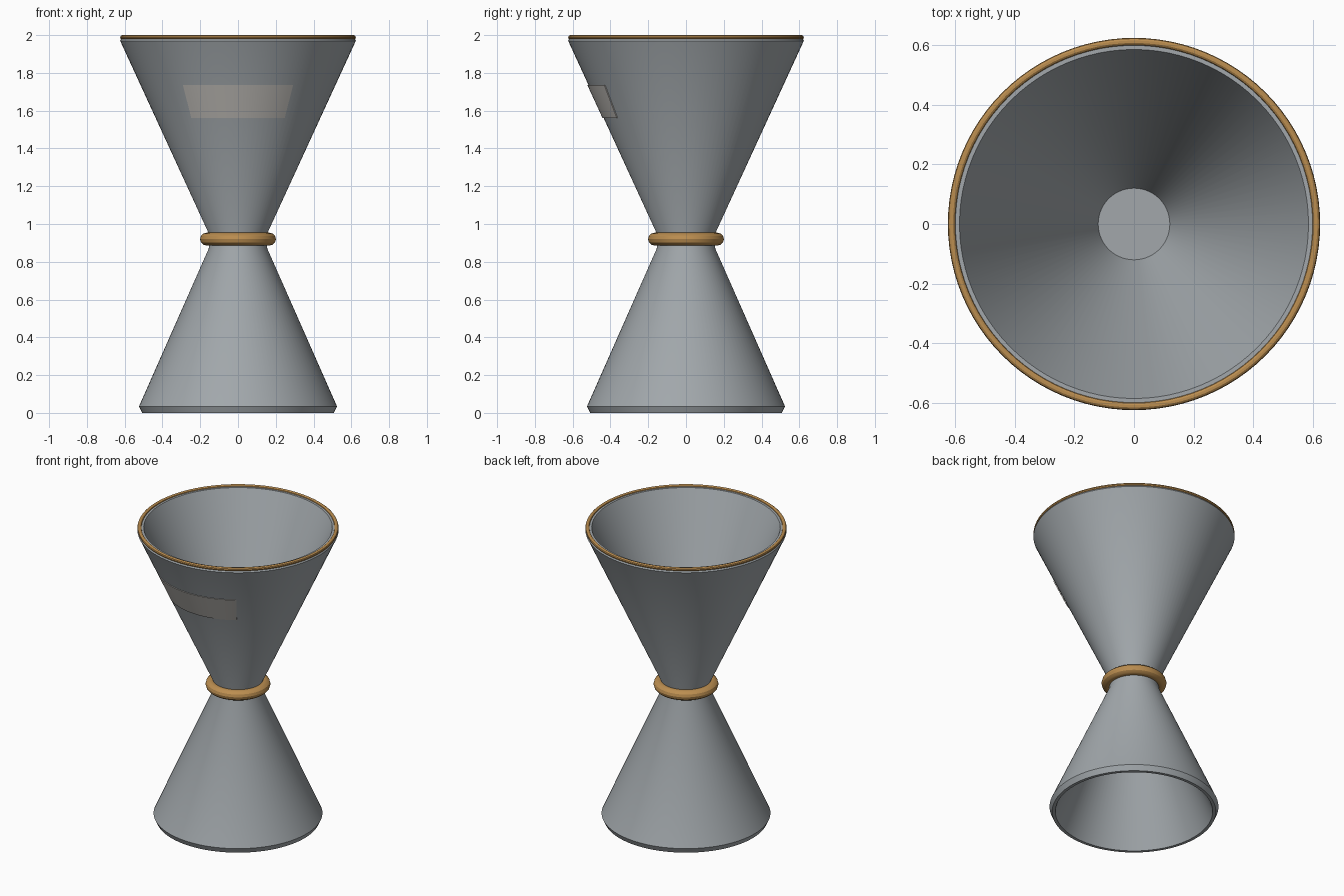
import bpy, bmesh, math

if "Cube" in bpy.data.objects:
    bpy.data.objects.remove(bpy.data.objects["Cube"])

SEG = 96

def material(name, rgb):
    m = bpy.data.materials.new(name)
    m.diffuse_color = (*rgb, 1)
    m.use_nodes = True
    m.node_tree.nodes["Principled BSDF"].inputs["Base Color"].default_value = m.diffuse_color
    return m

steel = material("brushed steel", (0.36, 0.39, 0.41))
brass = material("brass", (0.50, 0.27, 0.08))
pale = material("pale plate", (0.56, 0.54, 0.51))

def finish(bm, name, mat, angle=30):
    bmesh.ops.remove_doubles(bm, verts=bm.verts, dist=1e-5)
    bmesh.ops.recalc_face_normals(bm, faces=bm.faces)
    me = bpy.data.meshes.new(name)
    bm.to_mesh(me)
    bm.free()
    me.materials.append(mat)
    ob = bpy.data.objects.new(name, me)
    bpy.context.collection.objects.link(ob)
    bpy.context.view_layer.objects.active = ob
    ob.select_set(True)
    bpy.ops.object.shade_smooth_by_angle(angle=math.radians(angle))
    ob.select_set(False)
    return ob

def lathe(name, profile, mat, start=0, sweep=2 * math.pi, steps=SEG, closed=True):
    """Revolve an (r, z) outline around the z axis."""
    bm = bmesh.new()
    c, s = math.cos(start), math.sin(start)
    vs = [bm.verts.new((r * c, r * s, z)) for r, z in profile]
    n = len(vs)
    edges = [bm.edges.new((vs[i], vs[(i + 1) % n])) for i in range(n if closed else n - 1)]
    geom = vs + edges
    if closed and sweep < 6:
        geom.append(bm.faces.new(vs))
    bmesh.ops.spin(bm, geom=geom, cent=(0, 0, 0), axis=(0, 0, 1),
                   angle=sweep, steps=steps, use_duplicate=False)
    return finish(bm, name, mat)

def ring(name, major, minor_r, minor_z, z, sides, mat):
    pts = [(major + minor_r * math.cos(2 * math.pi * i / sides),
            z + minor_z * math.sin(2 * math.pi * i / sides)) for i in range(sides)]
    return lathe(name, pts, mat)

# Large upper cup: outer wall, bevelled lip, inner wall and floor
lathe("upper_cup", [(0, 0.92), (0.153, 0.92), (0.155, 0.95), (0.624, 1.97), (0.612, 1.99),
                    (0.585, 1.99), (0.12, 0.97), (0, 0.97)], steel, closed=False)

# Small lower cup, open downwards
lathe("lower_cup", [(0, 0.92), (0.153, 0.92), (0.155, 0.87), (0.524, 0.035), (0.508, 0.0),
                    (0.488, 0.0), (0.12, 0.85), (0, 0.85)], steel, closed=False)

# Brass collar at the waist and brass bead on the lip
ring("waist_collar", 0.165, 0.036, 0.034, 0.92, 12, brass)
ring("lip_bead", 0.611, 0.013, 0.012, 1.988, 10, brass)

# Thin curved plate on the front of the upper cup
half = math.radians(34)
cone = lambda z: 0.155 + (z - 0.95) * 0.4598
z0, z1 = 1.56, 1.735
lathe("front_plate", [(cone(z0) - 0.002, z0), (cone(z0) + 0.006, z0),
                      (cone(z1) + 0.006, z1), (cone(z1) - 0.002, z1)], pale,
      start=-math.pi / 2 - half, sweep=2 * half, steps=24)
